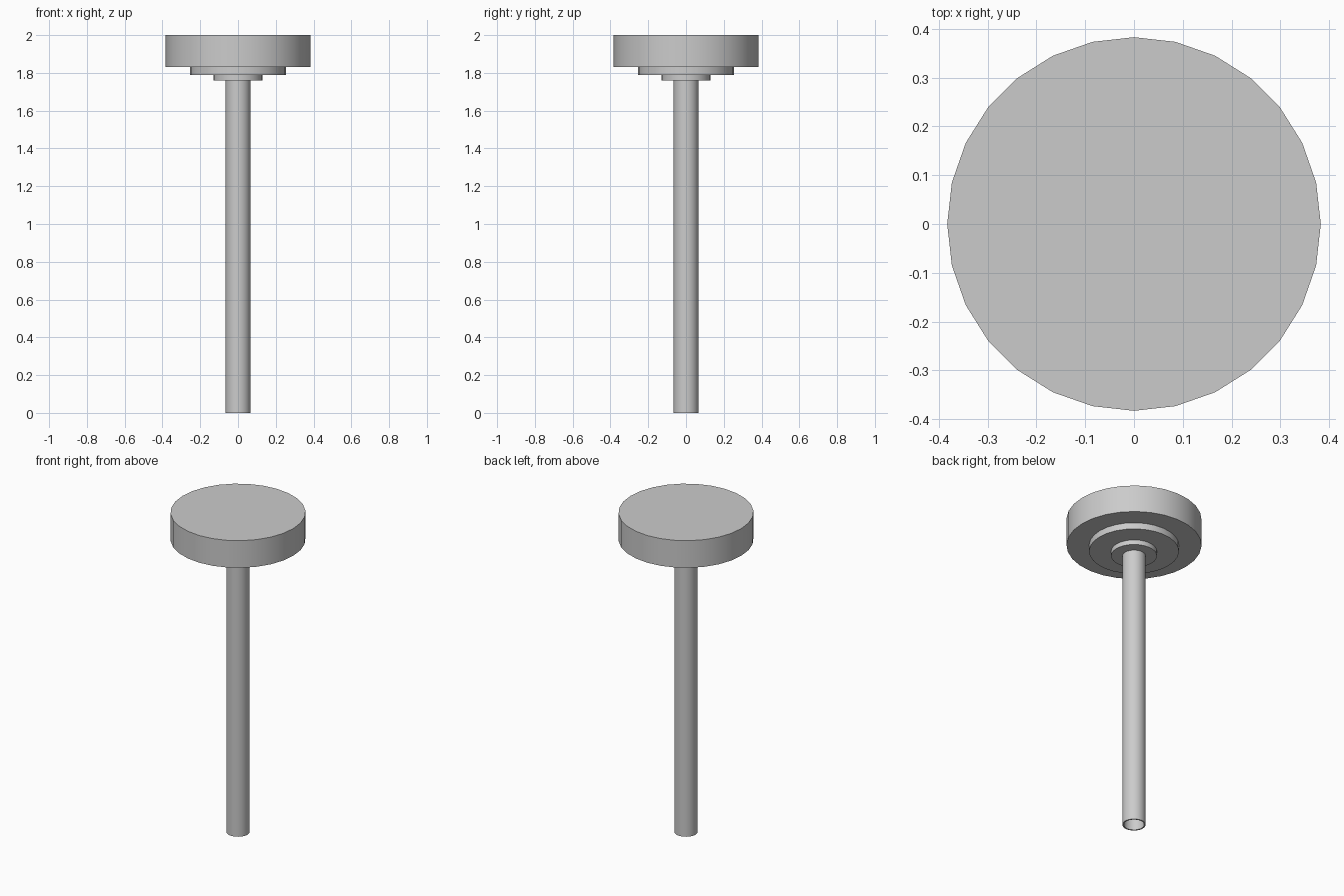
import bpy
import bmesh
from math import cos, sin, pi, radians

SIDES = 28

cube = bpy.data.objects.get("Cube")
if cube:
    bpy.data.objects.remove(cube, do_unlink=True)

grey = bpy.data.materials.new("plain grey")
grey.use_nodes = True
colour = (0.6, 0.6, 0.6, 1)
grey.diffuse_color = colour
grey.node_tree.nodes["Principled BSDF"].inputs["Base Color"].default_value = colour


def lathe(name, profile, closed=False):
    """Spin a (radius, height) profile round z; open ends get flat caps."""
    bm = bmesh.new()
    rings = [[bm.verts.new((r * cos(2 * pi * i / SIDES), r * sin(2 * pi * i / SIDES), z))
              for i in range(SIDES)] for r, z in profile]
    pairs = list(zip(rings, rings[1:]))
    if closed:
        pairs.append((rings[-1], rings[0]))
    else:
        bm.faces.new(rings[0])
        bm.faces.new(rings[-1])
    for low, high in pairs:
        for i in range(SIDES):
            j = (i + 1) % SIDES
            bm.faces.new((low[i], low[j], high[j], high[i]))
    bmesh.ops.recalc_face_normals(bm, faces=bm.faces)
    mesh = bpy.data.meshes.new(name)
    bm.to_mesh(mesh)
    bm.free()
    mesh.materials.append(grey)
    obj = bpy.data.objects.new(name, mesh)
    bpy.context.collection.objects.link(obj)
    bpy.ops.object.select_all(action="DESELECT")
    obj.select_set(True)
    bpy.context.view_layer.objects.active = obj
    bpy.ops.object.shade_smooth_by_angle(angle=radians(30))
    return obj


# Hollow pole, open at the foot
lathe("pole", [(0.066, 0), (0.066, 1.77), (0.058, 1.77), (0.058, 0)], closed=True)

# Stepped collars under the head
lathe("lower_collar", [(0.13, 1.76), (0.13, 1.79)])
lathe("upper_collar", [(0.255, 1.79), (0.255, 1.83)])

# Round head with a flush central disc on top
lathe("head", [(0.383, 1.83), (0.383, 2), (0.177, 2)])
